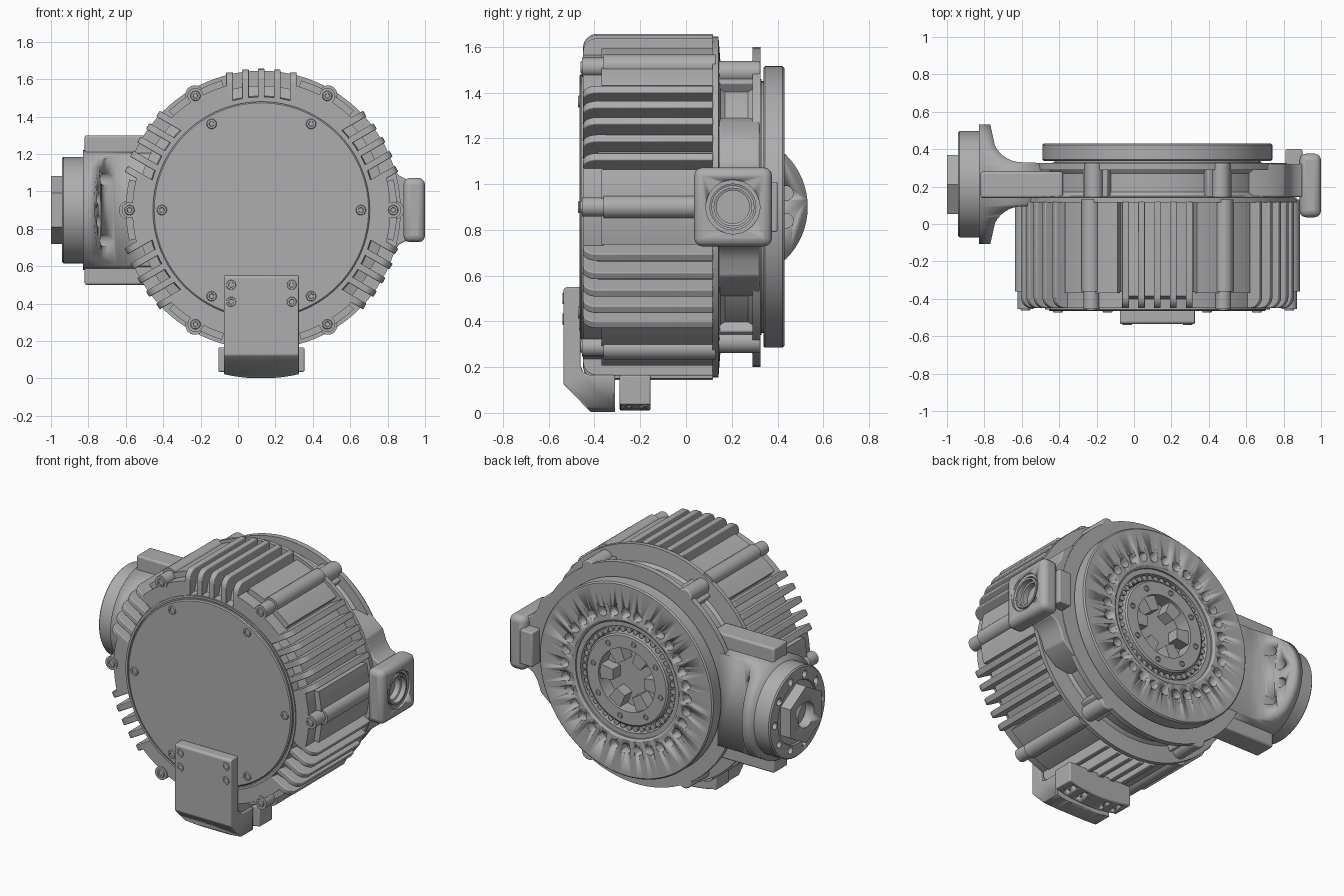
import bpy, bmesh
from math import sin, cos, pi, radians, sqrt

old = bpy.data.objects.get("Cube")
if old:
    bpy.data.objects.remove(old, do_unlink=True)

grey = bpy.data.materials.new("machined grey")
grey.use_nodes = True
grey.diffuse_color = (0.42, 0.42, 0.42, 1)
grey.node_tree.nodes["Principled BSDF"].inputs["Base Color"].default_value = (0.42, 0.42, 0.42, 1)

CX, CZ = 0.125, 0.9      # drum axis, along y
ARM_Y = 0.212            # side mount axis, along x
TAU = 2 * pi
SIX = [radians(60 * k) for k in range(6)]


def place(a, b, h, axis):
    return {"X": (h, a, b), "Y": (a, h, b), "Z": (a, b, h)}[axis]


def lathe(bm, profile, centre, axis="Y", seg=96):
    """Revolve closed (radius, height) profile about an axis."""
    u, v = centre
    rings = []
    for r, h in profile:
        if r == 0:
            rings.append([bm.verts.new(place(u, v, h, axis))] * seg)
        else:
            rings.append([bm.verts.new(place(u + r * cos(TAU * i / seg), v + r * sin(TAU * i / seg), h, axis))
                          for i in range(seg)])
    for p, q in zip(rings, rings[1:] + rings[:1]):
        for i in range(seg):
            j = (i + 1) % seg
            loop = list(dict.fromkeys([p[i], p[j], q[j], q[i]]))
            if len(loop) > 2:
                bm.faces.new(loop)


def rod(bm, r, lo, hi, centre, axis="Y", seg=24):
    lathe(bm, [(0, lo), (r, lo), (r, hi), (0, hi)], centre, axis, seg)


def prism(bm, pts, lo, hi, axis):
    """Extrude a 2D outline along an axis."""
    a, b = [[bm.verts.new(place(x, y, h, axis)) for x, y in pts] for h in (lo, hi)]
    bm.faces.new(a)
    bm.faces.new(b)
    for i in range(len(pts)):
        j = (i + 1) % len(pts)
        bm.faces.new([a[i], a[j], b[j], b[i]])


def box(bm, x, y, z):
    prism(bm, [(x[0], y[0]), (x[1], y[0]), (x[1], y[1]), (x[0], y[1])], z[0], z[1], "Z")


def arc(r, a0, a1, n=10, c=(CX, CZ)):
    return [(c[0] + r * cos(a0 + (a1 - a0) * i / n), c[1] + r * sin(a0 + (a1 - a0) * i / n)) for i in range(n + 1)]


def sector(bm, r0, r1, mid, half, lo, hi):
    prism(bm, arc(r0, mid - half, mid + half) + arc(r1, mid + half, mid - half), lo, hi, "Y")


def polar(r, a, c=(CX, CZ)):
    return (c[0] + r * cos(a), c[1] + r * sin(a))


def finish(name, bm, bevel=0, cut=None, mode="DIFFERENCE"):
    bmesh.ops.recalc_face_normals(bm, faces=bm.faces)
    me = bpy.data.meshes.new(name)
    bm.to_mesh(me)
    bm.free()
    me.materials.append(grey)
    me.polygons.foreach_set("use_smooth", [True] * len(me.polygons))
    me.set_sharp_from_angle(angle=radians(30))
    ob = bpy.data.objects.new(name, me)
    bpy.context.scene.collection.objects.link(ob)
    if bevel:
        m = ob.modifiers.new("soft edges", "BEVEL")
        m.width, m.segments, m.limit_method = bevel, 3, "ANGLE"
    if cut:
        m = ob.modifiers.new("cut", "BOOLEAN")
        m.object, m.operation, m.solver = cut, mode, "EXACT"
    return ob


def cutter(name, bm):
    ob = finish(name, bm)
    ob.hide_render = True
    ob.hide_viewport = True
    ob.display_type = "WIRE"
    return ob


C = (CX, CZ)
A = (ARM_Y, CZ)

# Drum core, with a stepped front shoulder, neck and two flanges
bm = bmesh.new()
lathe(bm, [(0, -.45), (.605, -.45), (.61, -.4), (.665, -.385), (.665, .115), (.745, .115), (.745, .142),
           (.64, .15), (.625, .17), (.625, .27), (.64, .29), (.70, .29), (.70, .325), (.56, .325), (.56, .33), (0, .33)], C)
finish("drum_housing", bm)

# Smooth lobes between the fin groups, with screw bosses
bm = bmesh.new()
for a in SIX:
    sector(bm, .58, .69, a, radians(14.5), -.45, -.36)
    sector(bm, .58, .725, a, radians(13), -.37, .12)
    rod(bm, .05, -.36, .13, polar(.712, a))
    rod(bm, .042, -.455, -.3, polar(.705, a))
finish("housing_lobes", bm)

# Posts bridging the neck between the two flanges
bm = bmesh.new()
for a in SIX:
    sector(bm, .55, .675, a, radians(6.5), .13, .3)
    rod(bm, .05, .13, .325, polar(.68, a))
finish("neck_posts", bm, .008)

# Cooling fins: six groups of five parallel blades, rounded at the front
bm = bmesh.new()
for a in SIX:
    d = a + pi / 6
    for k in range(-2, 3):
        off = .085 * k
        top = sqrt(.756 ** 2 - off ** 2)
        outline = [(.58, .118), (top, .118)] + arc(.06, 0, -pi / 2, 6, (top - .06, -.39)) + [(.58, -.45)]
        pair = []
        for t in (off - .018, off + .018):
            pair.append([bm.verts.new((CX + r * cos(d) - t * sin(d), y, CZ + r * sin(d) + t * cos(d)))
                         for r, y in outline])
        p, q = pair
        bm.faces.new(p)
        bm.faces.new(q)
        for i in range(len(p)):
            j = (i + 1) % len(p)
            bm.faces.new([p[i], p[j], q[j], q[i]])
finish("cooling_fins", bm, .005)

# Front cover disc and raised lip
bm = bmesh.new()
lathe(bm, [(0, -.466), (.573, -.466), (.58, -.46), (.58, -.44), (0, -.44)], C)
lathe(bm, [(.588, -.457), (.602, -.457), (.602, -.44), (.588, -.44)], C)
finish("front_cover", bm)

# Recessed screws on the cover, the lobes and the foot
bm = bmesh.new()
spots = [(polar(.532, a), -.466) for a in SIX] + [(polar(.705, a), -.455) for a in SIX]
spots += [((x, z), -.532) for x in (-.037, .287) for z in (.5, .41)]
for c, y in spots:
    lathe(bm, [(0, y - .001), (.012, y - .001), (.014, y - .007), (.024, y - .007), (.027, y), (.027, y + .01), (0, y + .01)], c, seg=20)
finish("front_screws", bm)

# Output ring with a circle of holes
bm = bmesh.new()
for k in range(32):
    rod(bm, .03, .375, .5, polar(.435, TAU * k / 32), seg=20)
holes = cutter("output_ring_cutter", bm)
bm = bmesh.new()
lathe(bm, [(.365, .325), (.55, .325), (.55, .338), (.607, .338), (.615, .345), (.615, .422),
           (.607, .43), (.38, .43), (.365, .42)], C)
finish("output_ring", bm, cut=holes)

# Bearing race with rollers inside the output ring
bm = bmesh.new()
lathe(bm, [(.335, .32), (.37, .32), (.37, .41), (.335, .41)], C)
lathe(bm, [(.2, .32), (.29, .32), (.29, .415), (.28, .422), (.2, .422)], C)
finish("bearing_races", bm)
bm = bmesh.new()
for k in range(44):
    rod(bm, .017, .32, .4, polar(.312, TAU * k / 44), seg=10)
finish("bearing_rollers", bm)

# Hub socket: inward teeth and small screws
bm = bmesh.new()
for a in SIX:
    w0, w1 = radians(13), radians(17)
    prism(bm, [polar(.21, a - w0), polar(.21, a + w0), polar(.115, a + w1), polar(.115, a - w1)], .32, .405, "Y")
finish("socket_teeth", bm)
bm = bmesh.new()
for k in range(8):
    lathe(bm, [(0, .42), (0, .423), (.009, .423), (.011, .428), (.017, .428), (.019, .42)],
          polar(.243, TAU * k / 8 + .2), seg=16)
finish("hub_screws", bm)

# Side mount on the right: flared web trimmed round, bolt holes through it
bm = bmesh.new()
rod(bm, .32, -.86, -.2, A, "X", 64)
trim = cutter("mount_trim", bm)
bm = bmesh.new()
for k in range(12):
    rod(bm, .032, -.8, -.6, polar(.232, TAU * (k + .5) / 12, A), "X")
bolt_cut = cutter("mount_hole_cutter", bm)
bm = bmesh.new()
upper = [(-.83, .54), (-.77, .54)] + arc(.16, pi + .3, 1.5 * pi, 8, (-.6, .49))[1:] + [(-.45, .325)]
prism(bm, upper + [(x, 2 * ARM_Y - y) for x, y in reversed(upper)], .58, 1.22, "Z")
web = finish("mount_web", bm, cut=trim, mode="INTERSECT")
m = web.modifiers.new("bolt holes", "BOOLEAN")
m.object, m.operation, m.solver = bolt_cut, "DIFFERENCE", "EXACT"

# Mount arms above and below
bm = bmesh.new()
for s in (-1, 1):
    z = sorted((CZ + s * .26, CZ + s * .4))
    box(bm, (-.82, -.38), (.14, .28), z)
finish("mount_arms", bm, .012)

# Mount disc, drilled, with a hexagonal bored boss
bm = bmesh.new()
for k in range(10):
    rod(bm, .022, -1, -.89, polar(.23, TAU * k / 10, A), "X", 16)
disc_cut = cutter("mount_disc_cutter", bm)
bm = bmesh.new()
lathe(bm, [(0, -.93), (.195, -.93), (.2, -.94), (.277, -.94), (.285, -.932), (.285, -.82), (0, -.82)], A, "X", 64)
finish("mount_disc", bm, cut=disc_cut)
bm = bmesh.new()
rod(bm, .08, -1.1, -.94, A, "X", 32)
bore = cutter("boss_bore_cutter", bm)
bm = bmesh.new()
prism(bm, [polar(.182, a + pi / 6, A) for a in SIX], -1, -.92, "X")
finish("hex_boss", bm, cut=bore)

# Side connector on the left: rounded block, stepped socket, flared neck
bm = bmesh.new()
lathe(bm, [(0, 1.1), (.118, 1.1), (.118, .985), (.1, .985), (.1, .965), (.072, .955), (.072, .92), (0, .92)],
      (.205, CZ), "X", 40)
socket = cutter("connector_socket_cutter", bm)
bm = bmesh.new()
box(bm, (.885, 1.0), (.036, .376), (.728, 1.072))
finish("side_connector", bm, .035, cut=socket)
bm = bmesh.new()
lathe(bm, [(.082, .94), (.094, .94), (.094, .99), (.082, .99)], (.205, CZ), "X", 40)
finish("connector_sleeve", bm)
bm = bmesh.new()
edge = [(.55, 1.3), (.72, 1.27), (.805, 1.2), (.83, 1.13), (.86, 1.085), (.9, 1.065)]
prism(bm, edge + [(x, 2 * CZ - z) for x, z in reversed(edge)], .145, .322, "Y")
box(bm, (.81, .9), (.26, .4), (.79, 1.01))
finish("connector_neck", bm, .008)

# Foot: bent plate over the cover, its bottom gently curved
bm = bmesh.new()
prism(bm, arc(.9, -1.9, -1.24, 24) + [(.5, .8), (-.3, .8)], -.7, 0, "Y")
foot_trim = cutter("foot_trim", bm)
bm = bmesh.new()
prism(bm, [(-.462, .55), (-.525, .55), (-.535, .54), (-.535, .125), (-.415, .003), (-.31, .003), (-.31, .165),
           (-.42, .165), (-.45, .178), (-.462, .21)], -.075, .325, "X")
finish("foot_plate", bm, .006, cut=foot_trim, mode="INTERSECT")

# Clamp block behind the foot, with holes underneath
bm = bmesh.new()
for x in (-.045, .04, .21, .295):
    for y in (-.25, -.195):
        rod(bm, .016, -.1, .05, (x, y), "Z", 16)
clamp_cut = cutter("clamp_cutter", bm)
bm = bmesh.new()
prism(bm, [(-.105, .165), (-.105, .035)] + arc(.89, -1.81, -1.33, 12) + [(.355, .035), (.355, .165)], -.29, -.155, "Y")
finish("clamp_block", bm, .008, cut=clamp_cut)
